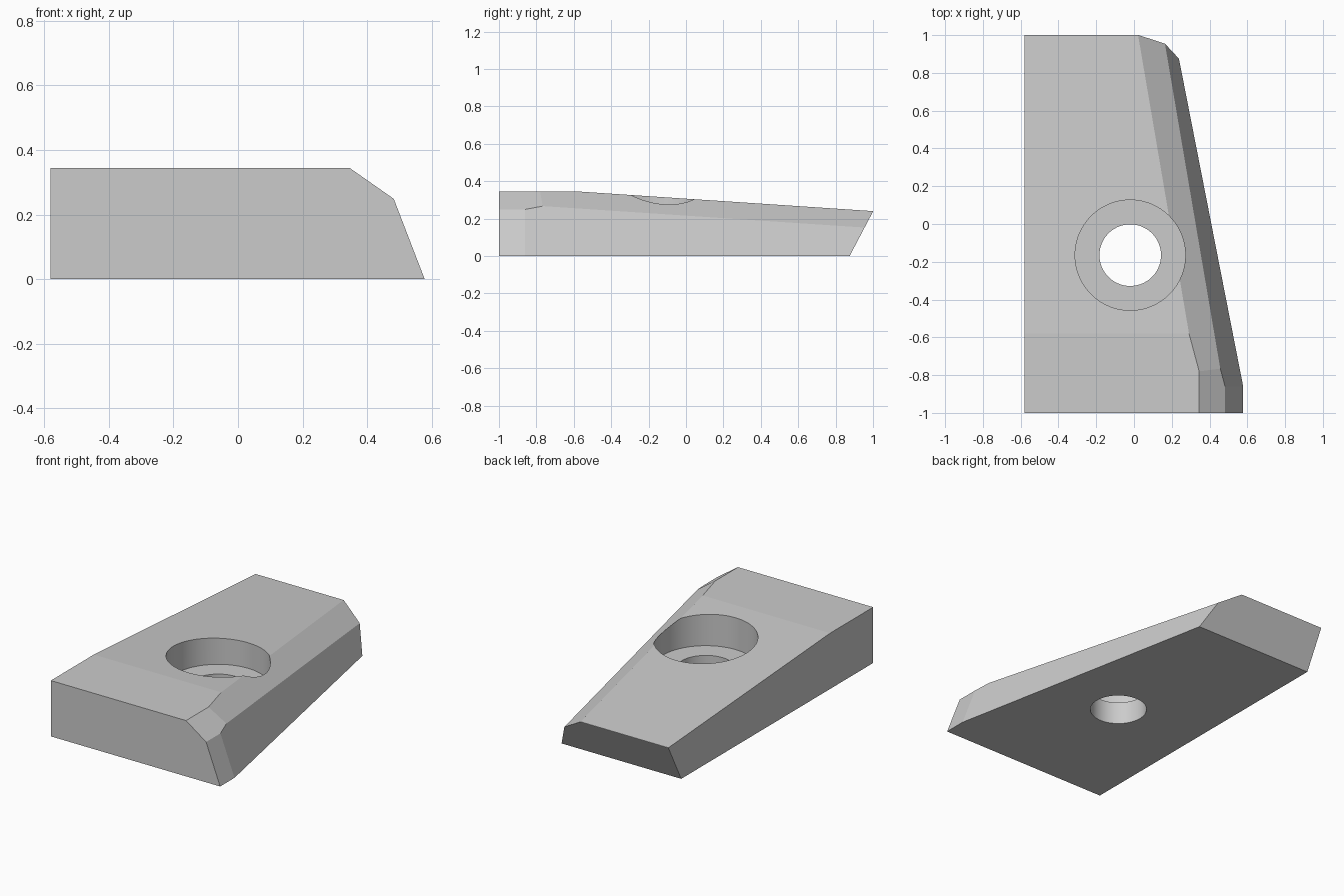
import bpy
import bmesh
import math
from mathutils import Vector

cube = bpy.data.objects.get("Cube")
if cube:
    bpy.data.objects.remove(cube, do_unlink=True)

grey = bpy.data.materials.new("plain grey")
grey.use_nodes = True
grey.diffuse_color = (0.6, 0.6, 0.6, 1)
grey.node_tree.nodes["Principled BSDF"].inputs["Base Color"].default_value = (0.6, 0.6, 0.6, 1)


def add_object(name, bm):
    mesh = bpy.data.meshes.new(name)
    bm.to_mesh(mesh)
    bm.free()
    mesh.materials.append(grey)
    obj = bpy.data.objects.new(name, mesh)
    bpy.context.collection.objects.link(obj)
    return obj


def slice_off(bm, point, normal):
    """Trim everything on the normal side of a plane and cap the cut."""
    cut = bmesh.ops.bisect_plane(bm, geom=bm.verts[:] + bm.edges[:] + bm.faces[:],
                                 dist=1e-5, plane_co=point, plane_no=normal,
                                 clear_outer=True)
    edges = [e for e in cut["geom_cut"] if isinstance(e, bmesh.types.BMEdge)]
    if edges:
        bmesh.ops.edgeloop_fill(bm, edges=edges)


# Solid block, trimmed to shape by planes
WIDTH, HEIGHT = 0.58, 0.345
bm = bmesh.new()
bmesh.ops.create_cube(bm, size=2)
for v in bm.verts:
    v.co.x *= WIDTH
    v.co.z = HEIGHT if v.co.z > 0 else 0

planes = [
    ((0, -0.58, HEIGHT), (0, 0.0665, 1)),           # sloping top
    ((0, 0.875, 0), (0, 1, -0.525)),                # undercut back end
    ((0.578, 0, 0), (1, 0, 0.385)),                 # leaning side, front part
    ((0.578, -0.86, 0), (1, 0.196, 0.385)),         # leaning side, tapered part
    ((0.345, 0, HEIGHT), (0.70, 0, 1)),             # top bevel, front part
    ((0.345, -0.78, HEIGHT), (0.677, 0.182, 1)),    # top bevel, tapered part
]
for point, normal in planes:
    slice_off(bm, Vector(point), Vector(normal).normalized())
bmesh.ops.recalc_face_normals(bm, faces=bm.faces[:])
block = add_object("wedge_block", bm)


# Counterbored bolt hole
def drill(name, radius, bottom):
    bm = bmesh.new()
    bmesh.ops.create_cone(bm, cap_ends=True, segments=128,
                          radius1=radius, radius2=radius, depth=1)
    bmesh.ops.translate(bm, verts=bm.verts[:], vec=(-0.02, -0.165, bottom + 0.5))
    cutter = add_object(name, bm)
    cutter.hide_render = True
    mod = block.modifiers.new(name, "BOOLEAN")
    mod.operation = "DIFFERENCE"
    mod.solver = "EXACT"
    mod.object = cutter
    bpy.context.view_layer.objects.active = block
    bpy.ops.object.modifier_apply(modifier=mod.name)
    bpy.data.objects.remove(cutter, do_unlink=True)


drill("counterbore_cutter", 0.292, 0.14)
drill("bolt_hole_cutter", 0.163, -0.3)

# Smooth only the round walls; the shallow creases stay sharp
bpy.ops.object.select_all(action="DESELECT")
block.select_set(True)
bpy.context.view_layer.objects.active = block
bpy.ops.object.shade_smooth_by_angle(angle=math.radians(3.3))
